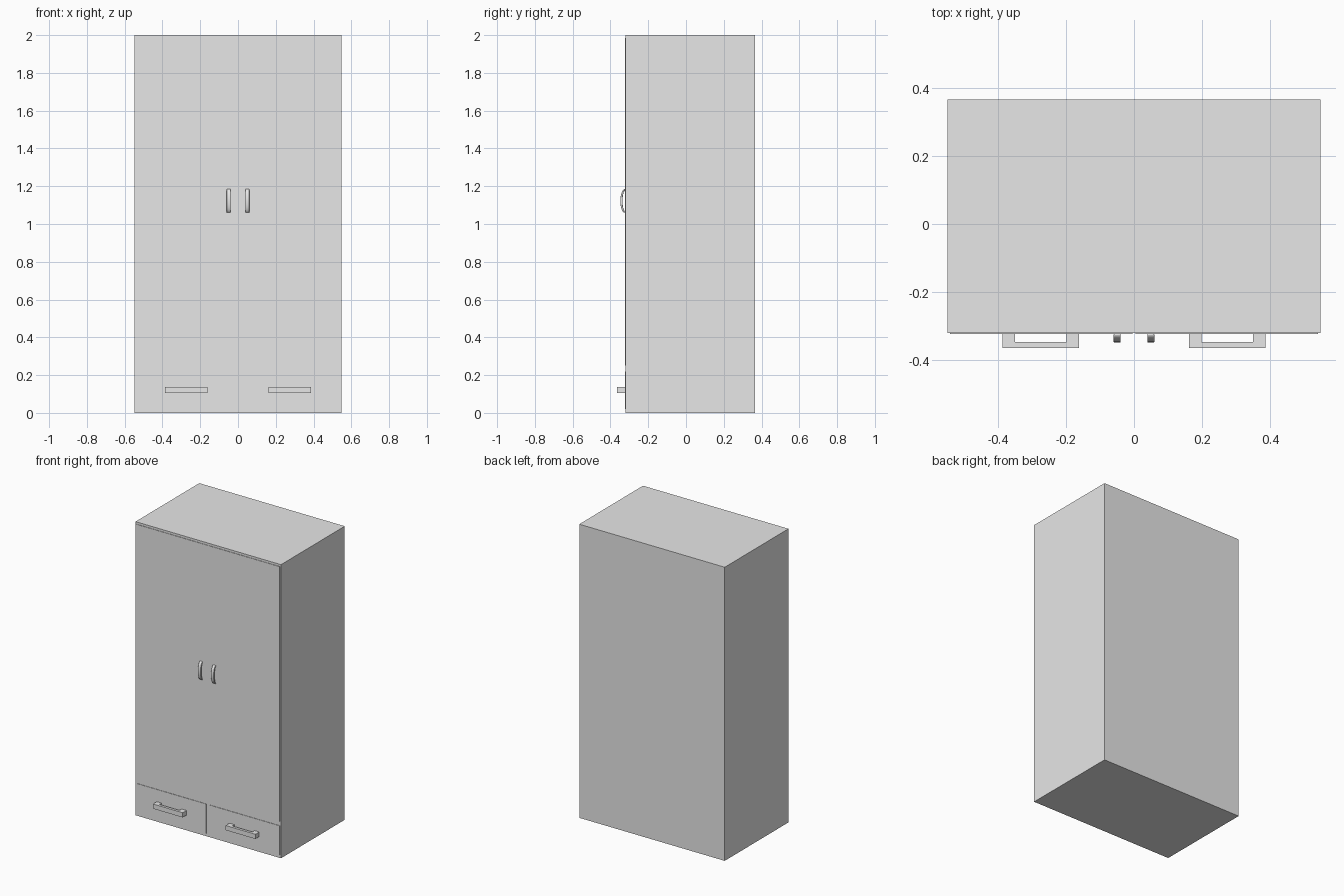
import bpy, bmesh, math

old = bpy.data.objects.get("Cube")
if old:
    bpy.data.objects.remove(old, do_unlink=True)

grey = bpy.data.materials.new("light_grey")
grey.use_nodes = True
grey.diffuse_color = (0.8, 0.8, 0.8, 1)
grey.node_tree.nodes["Principled BSDF"].inputs["Base Color"].default_value = grey.diffuse_color

FRONT = -0.32      # carcass front
FACE = -0.323      # door and drawer faces


def make_object(name, bm):
    bmesh.ops.recalc_face_normals(bm, faces=bm.faces)
    mesh = bpy.data.meshes.new(name)
    bm.to_mesh(mesh)
    bm.free()
    mesh.materials.append(grey)
    obj = bpy.data.objects.new(name, mesh)
    bpy.context.collection.objects.link(obj)
    return obj


def box(name, x, y, z):
    """Box from (low, high) pairs on each axis."""
    bm = bmesh.new()
    bmesh.ops.create_cube(bm, size=1)
    for v in bm.verts:
        v.co = [(a + b) / 2 + c * (b - a) for c, (a, b) in zip(v.co, (x, y, z))]
    return make_object(name, bm)


def prism(name, outline, axis, low, high):
    """Extrude a closed 2D outline along the x or z axis."""
    bm = bmesh.new()
    place = (lambda p, h: (h, *p)) if axis == "x" else (lambda p, h: (*p, h))
    rings = [[bm.verts.new(place(p, h)) for p in outline] for h in (low, high)]
    for ring in rings:
        bm.faces.new(ring)
    for i in range(len(outline)):
        j = (i + 1) % len(outline)
        bm.faces.new((rings[0][i], rings[0][j], rings[1][j], rings[1][i]))
    return make_object(name, bm)


def arc(depth, half, steps=16):
    """Half ellipse bulging forward from the door face, as (y, z) points."""
    angles = [math.pi * (i / steps - 0.5) for i in range(steps + 1)]
    return [(FACE - depth * math.cos(a), 1.122 + half * math.sin(a)) for a in angles]


# Cabinet body
box("carcass", (-0.548, 0.548), (FRONT, 0.366), (0, 2))

for side, s in (("left", 1), ("right", -1)):
    def span(a, b):
        return tuple(sorted((s * a, s * b)))

    # Thin overlay fronts
    box(f"{side}_door", span(0.005, 0.54), (FACE, FRONT), (0.25, 1.985))
    box(f"{side}_drawer_front", span(0.015, 0.54), (FACE, FRONT), (0.02, 0.22))

    # Square bracket pull on the drawer
    bracket = [(0.162, FACE), (0.162, -0.364), (0.386, -0.364), (0.386, FACE),
               (0.35, FACE), (0.35, -0.346), (0.198, -0.346), (0.198, FACE)]
    prism(f"{side}_drawer_handle", [(s * x, y) for x, y in bracket], "z", 0.105, 0.137)

    # Curved bow pull on the door
    outline = arc(0.025, 0.063) + arc(0.013, 0.054)[::-1]
    pull = prism(f"{side}_door_handle", outline, "x", *span(0.039, 0.06))
    bevel = pull.modifiers.new("rounded_edges", "BEVEL")
    bevel.width = 0.004
    bevel.segments = 3
    bevel.limit_method = "ANGLE"
    bevel.angle_limit = math.radians(50)
    bpy.ops.object.select_all(action="DESELECT")
    pull.select_set(True)
    bpy.context.view_layer.objects.active = pull
    bpy.ops.object.shade_smooth_by_angle(angle=math.radians(40))
